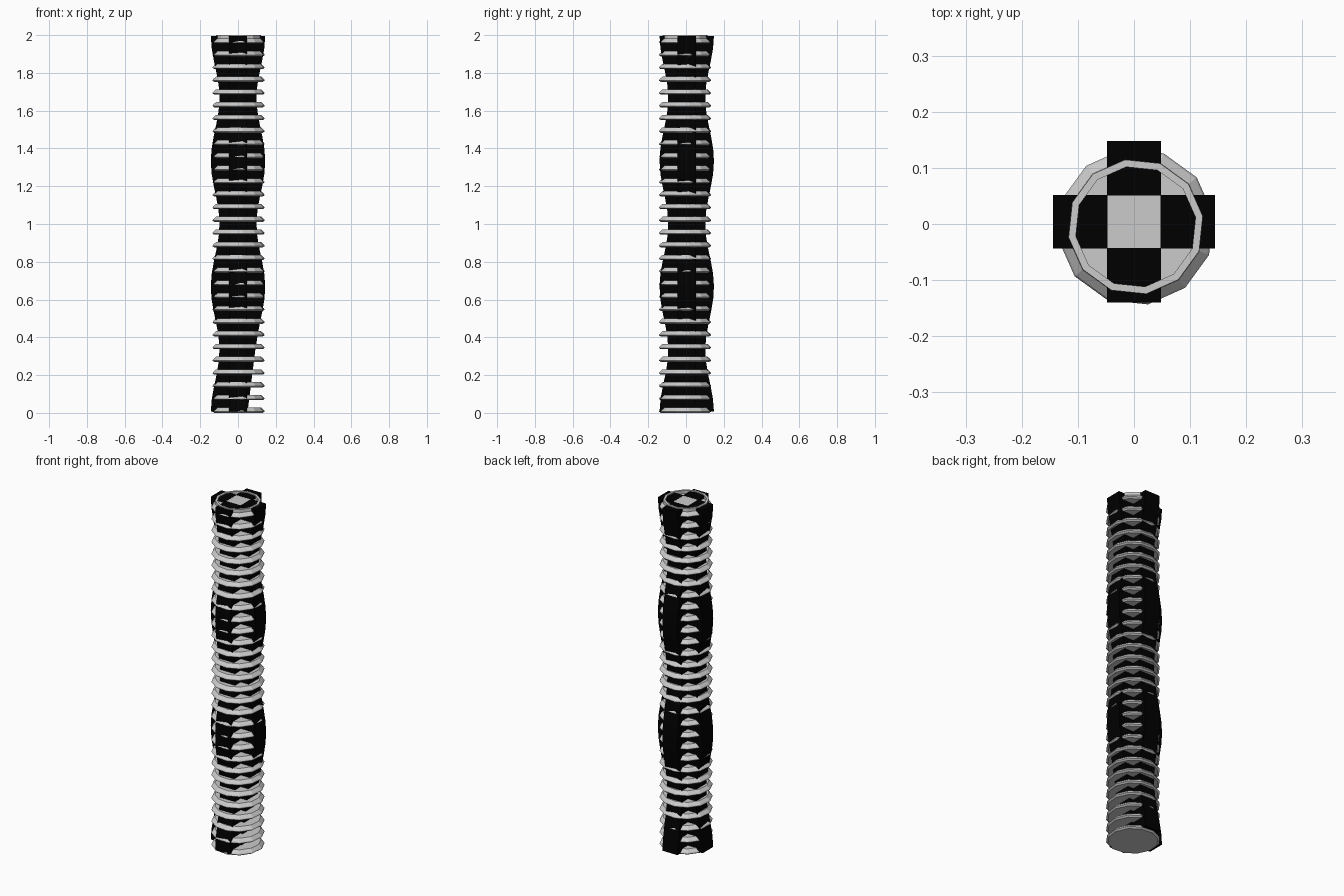
import bpy, bmesh
from math import cos, sin, pi

if "Cube" in bpy.data.objects:
    bpy.data.objects.remove(bpy.data.objects["Cube"])


def material(name, v):
    m = bpy.data.materials.new(name)
    m.diffuse_color = (v, v, v, 1)
    m.use_nodes = True
    m.node_tree.nodes["Principled BSDF"].inputs["Base Color"].default_value = m.diffuse_color
    return m


black = material("black", 0.0)
grey = material("grey", 0.52)

RINGS, SIDES, STEP = 30, 12, 0.0674
CX, CY = 0.003, -0.005        # rings sit slightly off the spine axis
AY = 0.004                    # spine offset in y


def finish(name, bm, mat):
    bmesh.ops.recalc_face_normals(bm, faces=bm.faces)
    me = bpy.data.meshes.new(name)
    bm.to_mesh(me)
    bm.free()
    ob = bpy.data.objects.new(name, me)
    bpy.context.collection.objects.link(ob)
    me.materials.append(mat)
    return ob


# Turned twelve-sided part from (radius, height) points
def turned(name, profile, closed=False):
    bm = bmesh.new()
    loops = []
    for r, z in profile:
        loops.append([bm.verts.new((CX + r * cos(2 * pi * (i + 0.3) / SIDES),
                                    CY + r * sin(2 * pi * (i + 0.3) / SIDES), z))
                      for i in range(SIDES)])
    pairs = list(zip(loops, loops[1:]))
    if closed:
        pairs.append((loops[-1], loops[0]))
    for a, b in pairs:
        for i in range(SIDES):
            j = (i + 1) % SIDES
            bm.faces.new((a[i], a[j], b[j], b[i]))
    if not closed:
        bm.faces.new(loops[0][::-1])
        bm.faces.new(loops[-1])
    return finish(name, bm, grey)


# Stack of flanged discs
ring = turned("ring", [(0.130, 0), (0.140, 0.007), (0.137, 0.013), (0.121, 0.028)])
arr = ring.modifiers.new("stack", "ARRAY")
arr.count = RINGS
arr.use_relative_offset = False
arr.use_constant_offset = True
arr.constant_offset_displace = (0, 0, STEP)

# Raised lip around the top
turned("top_lip", [(0.122, 1.975), (0.121, 2.0), (0.108, 2.0), (0.108, 1.975)], True)

# Square core
bm = bmesh.new()
bmesh.ops.create_cube(bm, size=1)
for v in bm.verts:
    v.co = (v.co.x * 0.096, v.co.y * 0.096 + AY, 0.998 + v.co.z * 1.992)
finish("core", bm, grey)


# Wavy black fins; the right one tapers in at its foot
def fin(name, ang, taper=False):
    bm = bmesh.new()
    n, z0, z1, w = 30, 0.008, 1.995, 0.048
    c, s = round(cos(ang)), round(sin(ang))
    rows = []
    for k in range(n + 1):
        z = z0 + (z1 - z0) * k / n
        r = 0.121 + 0.023 * cos(3 * pi * z)
        if taper and z < 0.4:
            r = 0.05 + 0.05 * z / 0.4
        rows.append([bm.verts.new((c * u - s * v, s * u + c * v + AY, z))
                     for u, v in ((0.047, -w), (r, -w), (r, w), (0.047, w))])
    for a, b in zip(rows, rows[1:]):
        for i in range(4):
            j = (i + 1) % 4
            bm.faces.new((a[i], a[j], b[j], b[i]))
    bm.faces.new(rows[0][::-1])
    bm.faces.new(rows[-1])
    return finish(name, bm, black)


for i, side in enumerate(("right", "back", "left", "front")):
    fin(side + "_fin", i * pi / 2, side == "right")
